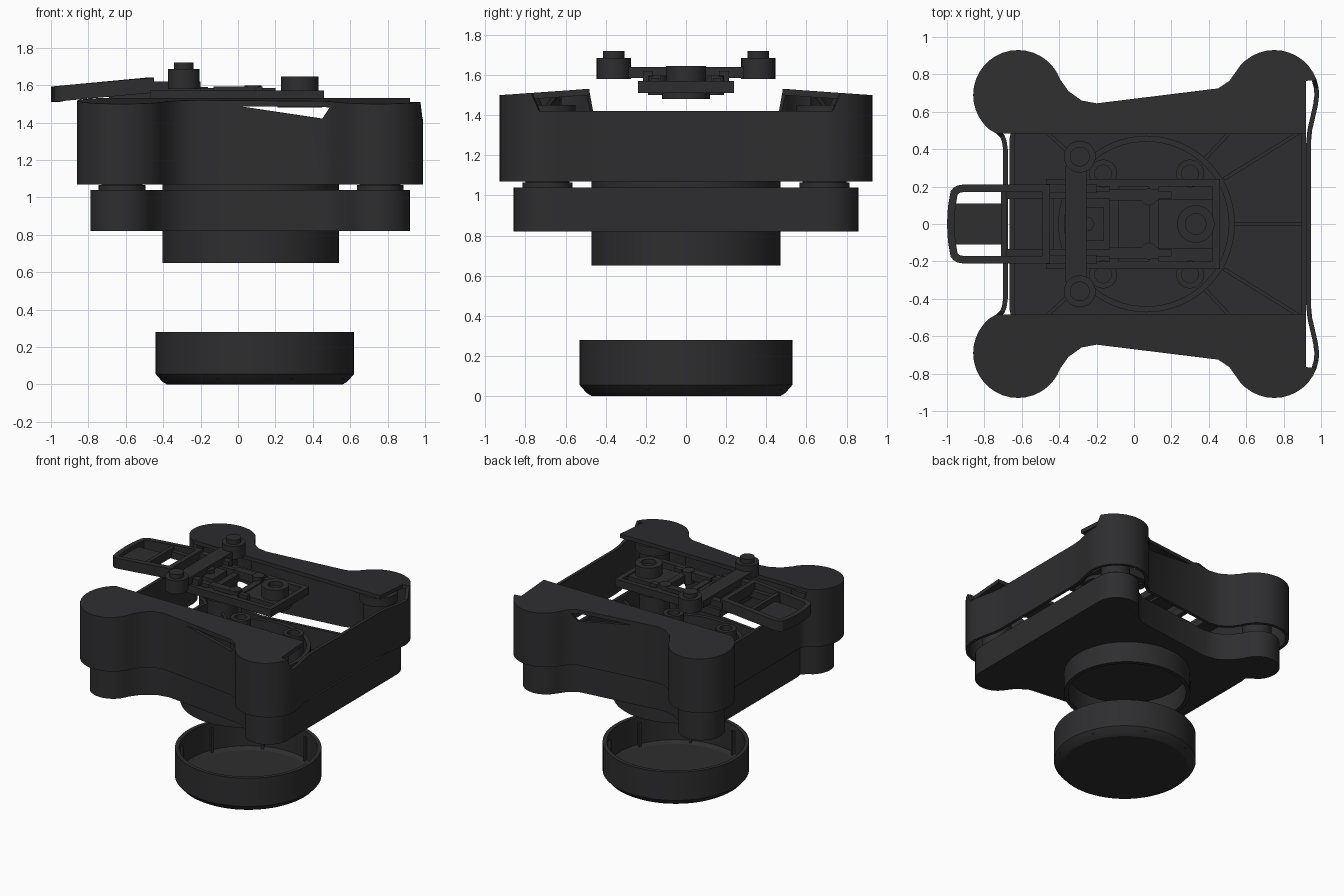
import bpy, bmesh, math
from mathutils import Vector

if "Cube" in bpy.data.objects:
    bpy.data.objects.remove(bpy.data.objects["Cube"])

mat = bpy.data.materials.new("dark_plastic")
mat.diffuse_color = (0.027, 0.027, 0.029, 1)
mat.use_nodes = True
mat.node_tree.nodes["Principled BSDF"].inputs["Base Color"].default_value = mat.diffuse_color


def finish(name, bm):
    bmesh.ops.remove_doubles(bm, verts=bm.verts, dist=1e-5)
    bmesh.ops.recalc_face_normals(bm, faces=bm.faces)
    me = bpy.data.meshes.new(name)
    bm.to_mesh(me)
    bm.free()
    me.materials.append(mat)
    ob = bpy.data.objects.new(name, me)
    bpy.context.collection.objects.link(ob)
    return ob


def lathe(name, profile, x=0, y=0, n=48):
    bm = bmesh.new()
    vs = [bm.verts.new((r, 0, z)) for r, z in profile]
    es = [bm.edges.new(p) for p in zip(vs, vs[1:])]
    bmesh.ops.spin(bm, geom=vs + es, cent=(0, 0, 0), axis=(0, 0, 1), angle=math.tau, steps=n)
    bmesh.ops.translate(bm, verts=bm.verts, vec=(x, y, 0))
    return finish(name, bm)


def disc(name, x, y, r, z0, z1, n=32):
    return lathe(name, [(0, z0), (r, z0), (r, z1), (0, z1)], x, y, n)


def prism(name, pts, z0, z1):
    """Solid from an outline; z0 and z1 are functions of x, y."""
    bm = bmesh.new()
    lo = [bm.verts.new((x, y, z0(x, y))) for x, y in pts]
    hi = [bm.verts.new((x, y, z1(x, y))) for x, y in pts]
    bm.faces.new(lo[::-1])
    bm.faces.new(hi)
    for i in range(len(pts)):
        j = (i + 1) % len(pts)
        bm.faces.new((lo[i], lo[j], hi[j], hi[i]))
    return finish(name, bm)


def box(name, x0, x1, y0, y1, z0, z1):
    return prism(name, [(x0, y0), (x1, y0), (x1, y1), (x0, y1)], lambda x, y: z0, lambda x, y: z1)


def bar(name, a, b, w, z0, z1):
    a, b = Vector(a), Vector(b)
    d = (b - a).normalized() * w / 2
    n = Vector((-d.y, d.x))
    pts = [tuple(p) for p in (a - n, b - n, b + n, a + n)]
    return prism(name, pts, lambda x, y: z0, lambda x, y: z1)


def inset(pts, d):
    out = []
    for i, p in enumerate(pts):
        p = Vector(p)
        e1 = (p - Vector(pts[i - 1])).normalized()
        e2 = (Vector(pts[(i + 1) % len(pts)]) - p).normalized()
        n = Vector((-e1.y - e2.y, e1.x + e2.x)).normalized()
        c = max(0.6, n.dot(Vector((-e1.y, e1.x))))
        out.append(tuple(p + n * d / c))
    return out


def wall(name, pts, t, z0, z1):
    """Closed wall of thickness t following an outline."""
    inn = inset(pts, t)
    bm = bmesh.new()
    rings = []
    for loop, f in ((pts, z0), (pts, z1), (inn, z1), (inn, z0)):
        rings.append([bm.verts.new((p[0], p[1], f(*q))) for p, q in zip(loop, pts)])
    for k in range(4):
        a, b = rings[k], rings[(k + 1) % 4]
        for i in range(len(pts)):
            j = (i + 1) % len(pts)
            bm.faces.new((a[i], a[j], b[j], b[i]))
    return finish(name, bm)


def arc(cx, cy, r, a0, a1, step=10):
    return [(cx + r * math.cos(math.radians(a)), cy + r * math.sin(math.radians(a)))
            for a in range(a0, a1 + 1, step)]


# Four-lobed outline, back half then mirrored to the front
half = [(.945, .42), (.952, .5), (.982, .63)]
half += arc(.75, .69, .24, 0, 150)
half += [(.51, .765), (.45, .725), (-.2, .645), (-.28, .66), (-.35, .71)]
half += arc(-.62, .69, .24, 20, 230)
half += [(-.735, .483), (-.715, .463), (-.706, .44), (-.70, .40)]
outline = half + [(x, -y) for x, y in reversed(half)]


def flat(z):
    return lambda x, y: z


def cover_z(x, y):
    return 1.53 - .07 * (abs(y) - .48)


def shell_top(x, y):
    return 1.42 if abs(y) < (.75 if x > 0 else .47) else cover_z(x, y)


# Upper shell: wall with low ends and two sloping side covers
wall("upper_shell_wall", outline, .025, flat(1.07), shell_top)
cover = [p for p in half if p[1] > .48 and not (p[0] > .92 and p[1] < .76)]
cover = [(.92, .48), (.92, .765)] + cover
for s in (1, -1):
    pts = [(x, s * y) for x, y in cover][::s]
    prism("side_cover", pts, lambda x, y: cover_z(x, y) - .03, lambda x, y: cover_z(x, y) + .001)

# Lower tray: smaller outline, floor and wall
low = []
for x, y in inset(outline, .07):
    if x > .75 and abs(y) < .69:
        x = .92
    if x < -.6 and abs(y) < .47:
        x = -.665
    low.append((x, y))
wall("lower_tray_wall", low, .025, flat(.82), flat(1.04))
prism("lower_tray_floor", low, flat(.821), flat(.85))

# Neck tube, and the ribs running from it over the tray floor
lathe("neck_tube", [(.44, .65), (.472, .65), (.472, 1.09), (.44, 1.09), (.44, .65)], .067, 0, 64)
for s in (1, -1):
    bar("floor_rib", (.48, .24 * s), (.9, .5 * s), .02, .84, 1.0)
    bar("floor_rib", (.38, .35 * s), (.54, .52 * s), .02, .84, 1.0)
    bar("floor_rib", (-.28, .32 * s), (-.5, .52 * s), .02, .84, 1.0)
bar("floor_rib", (.53, 0), (.9, 0), .02, .84, 1.0)

# Corner standoffs and the screw bosses inside the neck
for s in (1, -1):
    for x in (-.62, .76):
        lathe("corner_standoff", [(0, .83), (.11, .83), (.11, 1.04), (.125, 1.04), (.125, 1.065),
              (.11, 1.065), (.11, 1.38), (.14, 1.38), (.14, 1.45), (0, 1.45)], x, .69 * s, 32)
    for x in (-.165, .3):
        lathe("screw_boss", [(0, .84), (.075, .84), (.075, 1.15), (.045, 1.15), (.045, 1.11),
              (0, 1.11)], x, .27 * s, 24)

# Bottom cup with small inner ribs
lathe("bottom_cup", [(0, 0), (.47, 0), (.495, .015), (.53, .055), (.53, .28), (.50, .28),
      (.50, .06), (.47, .04), (0, .04)], .09, 0, 64)
for k in range(8):
    a = math.radians(22.5 + 45 * k)
    c, q = math.cos(a), math.sin(a)
    bar("cup_rib", (.09 + .48 * c, .48 * q), (.09 + .51 * c, .51 * q), .02, .03, .24)

# Lever handle: sloping loop with a grip pad
grip = [(-.45, .21)] + arc(-.92, .14, .07, 90, 150, 20) + [(-.995, .09), (-1, 0), (-.995, -.09)]
grip += arc(-.92, -.14, .07, 210, 270, 20) + [(-.45, -.21)]


def grip_top(x, y):
    return min(1.64, 1.592 + .1 * (x + 1))


wall("handle_loop", grip, .04, lambda x, y: 1.51 + .09 * (x + 1), grip_top)
prism("grip_pad", [(-.97, -.11), (-.69, -.11), (-.69, .11), (-.97, .11)],
      lambda x, y: 1.53 + .04 * (x + .97), lambda x, y: 1.56 + .04 * (x + .97))
box("handle_crossbar", -.71, -.68, -.2, .2, 1.54, 1.61)

# Clamp frame: open rectangle, inner rails and plates
wall("clamp_frame", [(-.47, -.24), (.46, -.24), (.46, .24), (-.47, .24)], .04, flat(1.51), flat(1.57))
for s in (1, -1):
    box("inner_rail", -.69, .2, s * .155 - .02, s * .155 + .02, 1.53, 1.585)
    disc("frame_peg", .08, .145 * s, .045, 1.5, 1.597, 20)
    box("peg_bracket", -.13, .13, s * .155 - .03, s * .155 + .03, 1.53, 1.592)
box("frame_crossbar", -.13, -.08, -.22, .22, 1.51, 1.57)
box("frame_crossbar", .08, .13, -.22, .22, 1.51, 1.57)
box("pivot_plate", .12, .45, -.13, .13, 1.51, 1.56)
box("center_plate", -.33, -.16, -.09, .09, 1.52, 1.59)
disc("center_screw", -.25, 0, .04, 1.55, 1.62, 6)
lathe("pivot_knob", [(0, 1.48), (.12, 1.48), (.12, 1.515), (.1, 1.515), (.1, 1.645), (.055, 1.645),
      (.055, 1.61), (0, 1.61)], .33, 0, 32)

# Cross arm with a round screw pad at each end
box("cross_arm", -.37, -.25, -.31, .31, 1.585, 1.64)
for s in (1, -1):
    lathe("arm_pad", [(0, 1.58), (.085, 1.58), (.085, 1.685), (.053, 1.685), (.053, 1.72),
          (0, 1.72)], -.29, .36 * s, 32)
    box("arm_brace", -.47, -.2, .19 * s - .025, .19 * s + .025, 1.56, 1.62)

bpy.ops.object.select_all(action='SELECT')
bpy.context.view_layer.objects.active = bpy.context.scene.objects[0]
bpy.ops.object.shade_smooth_by_angle(angle=math.radians(30))
